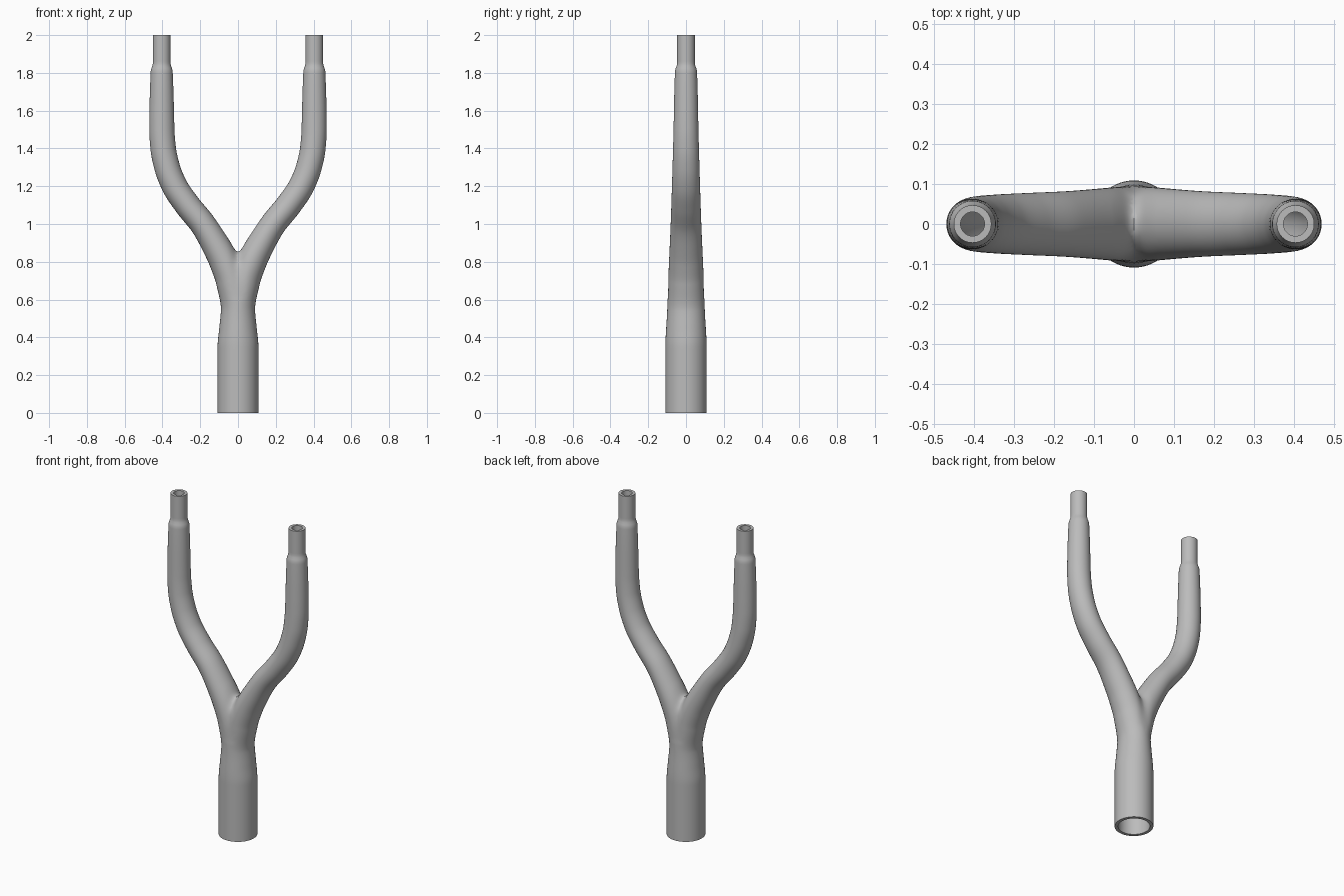
import bpy, bmesh, math
from mathutils import Vector

if "Cube" in bpy.data.objects:
    bpy.data.objects.remove(bpy.data.objects["Cube"])

SIDES, STEPS, HEIGHT = 56, 160, 2.0

# Profiles along the height: (z, value)
CENTRE = [(0, 0), (0.54, 0), (0.7, 0.03), (0.8, 0.071), (0.9, 0.125), (1.0, 0.187), (1.1, 0.268),
          (1.2, 0.335), (1.3, 0.375), (1.4, 0.396), (1.5, 0.403), (1.6, 0.404), (2, 0.404)]
WIDTH = [(0, 0.108), (0.35, 0.108), (0.45, 0.099), (0.55, 0.09), (0.7, 0.087), (0.85, 0.077),
         (1.0, 0.069), (1.45, 0.067), (1.81, 0.058), (1.85, 0.047), (2, 0.047)]
DEPTH = [(0, 0.109), (0.35, 0.109), (0.53, 0.1), (0.75, 0.092), (1.0, 0.081), (1.45, 0.067),
         (1.81, 0.058), (1.85, 0.047), (2, 0.047)]
WALL = [(0, 0.019), (0.5, 0.017), (2, 0.017)]


def curve(points, z):
    """Smooth interpolation that never overshoots its points."""
    n = len(points)
    slope = [(b[1] - a[1]) / (b[0] - a[0]) for a, b in zip(points, points[1:])]

    def tangent(i):
        if i == 0 or i == n - 1:
            return slope[min(i, n - 2)]
        a, b = slope[i - 1], slope[i]
        return 2 * a * b / (a + b) if a * b > 0 else 0

    i = max(k for k in range(n - 1) if points[k][0] <= z or k == 0)
    (z0, v0), (z1, v1) = points[i], points[i + 1]
    h = z1 - z0
    t = (z - z0) / h
    return (v0 * (1 + 2 * t) * (1 - t) ** 2 + h * tangent(i) * t * (1 - t) ** 2
            + v1 * t * t * (3 - 2 * t) + h * tangent(i + 1) * t * t * (t - 1))


def ring(bm, z, inset):
    """Oval section square to the branch path."""
    e = 0.005
    lo, hi = max(z - e, 0), min(z + e, HEIGHT)
    lean = math.atan2(curve(CENTRE, hi) - curve(CENTRE, lo), hi - lo)
    x0, wall = curve(CENTRE, z), curve(WALL, z) * inset
    rx, ry = curve(WIDTH, z) - wall, curve(DEPTH, z) - wall
    verts = []
    for k in range(SIDES):
        a = math.tau * k / SIDES
        side = rx * math.cos(a)
        verts.append(bm.verts.new((x0 + side * math.cos(lean), ry * math.sin(a),
                                   z - side * math.sin(lean))))
    return verts


# One hollow branch: outer wall up, rim, bore down, rim
bm = bmesh.new()
levels = [HEIGHT * i / STEPS for i in range(STEPS + 1)]
rings = [ring(bm, z, 0) for z in levels] + [ring(bm, z, 1) for z in reversed(levels)]
for lower, upper in zip(rings, rings[1:] + rings[:1]):
    for k in range(SIDES):
        j = (k + 1) % SIDES
        bm.faces.new((lower[k], lower[j], upper[j], upper[k]))

# Keep the model's left half and mirror it
bmesh.ops.bisect_plane(bm, geom=bm.verts[:] + bm.edges[:] + bm.faces[:], dist=1e-5,
                       plane_co=(0, 0, 0), plane_no=(1, 0, 0), clear_inner=True)
copy = bmesh.ops.duplicate(bm, geom=bm.verts[:] + bm.edges[:] + bm.faces[:])["geom"]
for v in copy:
    if isinstance(v, bmesh.types.BMVert):
        v.co.x = -v.co.x
bmesh.ops.reverse_faces(bm, faces=[f for f in copy if isinstance(f, bmesh.types.BMFace)])
bmesh.ops.remove_doubles(bm, verts=bm.verts[:], dist=0.0015)

# Soften the crotch and the valley below it
for reach in (0.045, 0.03, 0.02):
    valley = [v for v in bm.verts if abs(v.co.x) < reach and 0.6 < v.co.z < 1.1]
    for _ in range(6):
        bmesh.ops.smooth_vert(bm, verts=valley, factor=0.5,
                              use_axis_x=True, use_axis_y=True, use_axis_z=True)
bmesh.ops.recalc_face_normals(bm, faces=bm.faces[:])

mesh = bpy.data.meshes.new("forked_pipe")
bm.to_mesh(mesh)
bm.free()
pipe = bpy.data.objects.new("forked_pipe", mesh)
bpy.context.collection.objects.link(pipe)

# Plain grey material
grey = bpy.data.materials.new("plain_grey")
grey.use_nodes = True
colour = (0.5, 0.5, 0.5, 1)
grey.diffuse_color = colour
grey.node_tree.nodes["Principled BSDF"].inputs["Base Color"].default_value = colour
mesh.materials.append(grey)

bpy.context.view_layer.objects.active = pipe
pipe.select_set(True)
bpy.ops.object.shade_smooth_by_angle(angle=math.radians(40))
